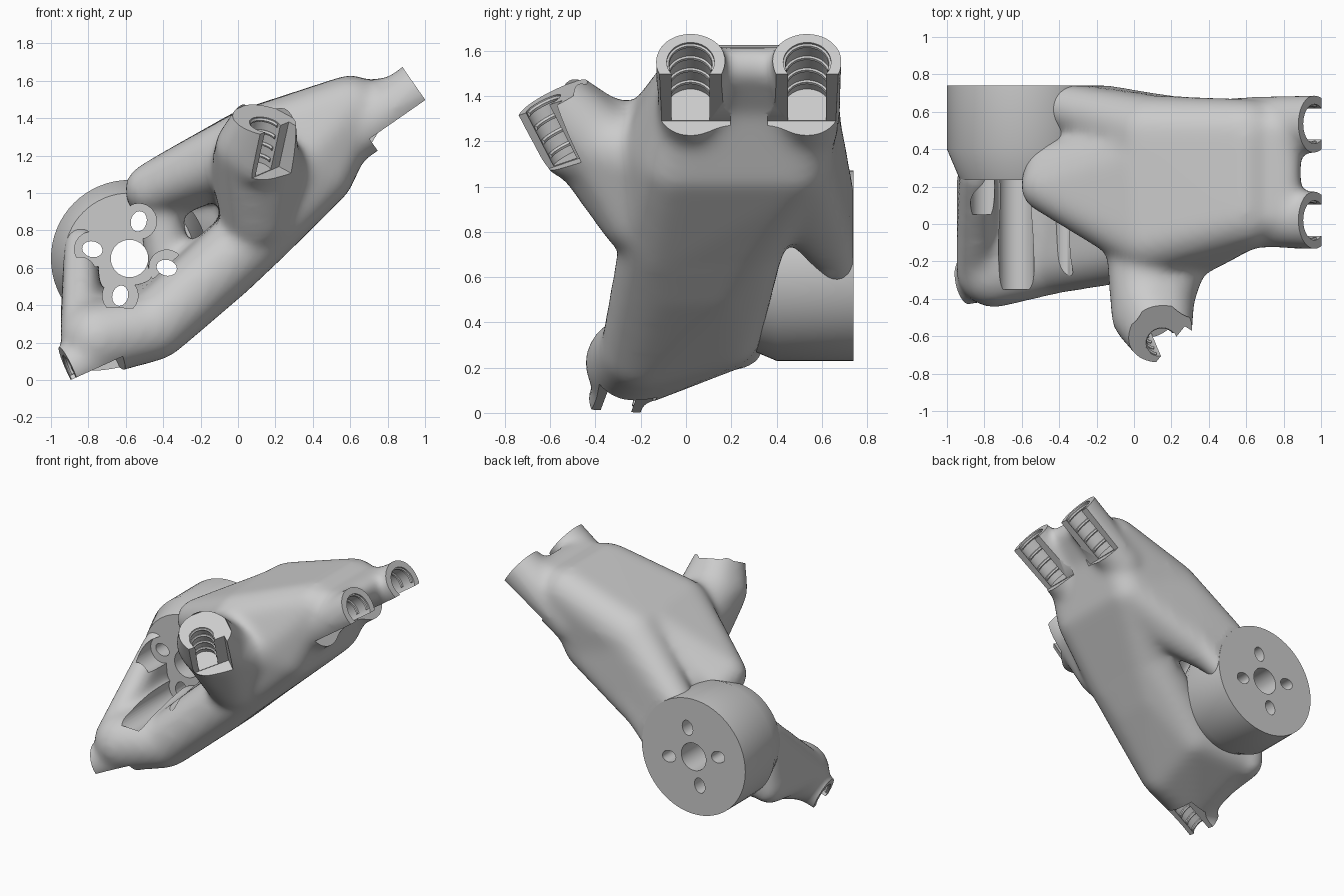
import bpy, bmesh, math
from mathutils import Matrix, Vector

if "Cube" in bpy.data.objects:
    bpy.data.objects.remove(bpy.data.objects["Cube"])

grey = bpy.data.materials.new("plain grey")
grey.use_nodes = True
grey.diffuse_color = (0.6, 0.6, 0.6, 1)
grey.node_tree.nodes["Principled BSDF"].inputs["Base Color"].default_value = (0.6, 0.6, 0.6, 1)


def make(name, bm):
    mesh = bpy.data.meshes.new(name)
    bmesh.ops.recalc_face_normals(bm, faces=bm.faces)
    bm.to_mesh(mesh)
    bm.free()
    mesh.materials.append(grey)
    ob = bpy.data.objects.new(name, mesh)
    bpy.context.collection.objects.link(ob)
    return ob


ball = bmesh.new()
bmesh.ops.create_icosphere(ball, subdivisions=3, radius=1)
BALL = [v.co.copy() for v in ball.verts]
ball.free()


def hull(bm, *spheres):
    """Convex skin around spheres given as (x, y, z, radius)."""
    verts = [bm.verts.new(p * s[3] + Vector(s[:3])) for s in spheres for p in BALL]
    bmesh.ops.convex_hull(bm, input=verts)
    bmesh.ops.delete(bm, geom=[v for v in verts if not v.link_faces], context='VERTS')


def cutter(name, bm):
    ob = make(name, bm)
    ob.hide_render = True
    return ob


def box(lo, hi, frame=Matrix()):
    bm = bmesh.new()
    lo, hi = Vector(lo), Vector(hi)
    m = Matrix.Translation((lo + hi) / 2) @ Matrix.Diagonal((*(hi - lo), 1))
    bmesh.ops.create_cube(bm, size=1, matrix=frame @ m)
    return cutter("box_cutter", bm)


def rod(radius, z0, z1, frame, stretch=1):
    bm = bmesh.new()
    m = Matrix.Translation((0, 0, (z0 + z1) / 2)) @ Matrix.Diagonal((stretch, 1, 1, 1))
    bmesh.ops.create_cone(bm, cap_ends=True, segments=40, radius1=radius,
                          radius2=radius, depth=z1 - z0, matrix=frame @ m)
    return cutter("rod_cutter", bm)


def finish(ob, cutters=(), angle=38):
    """Apply the cuts and shade the result."""
    for c in cutters:
        mod = ob.modifiers.new("cut", 'BOOLEAN')
        mod.operation, mod.solver, mod.object = 'DIFFERENCE', 'EXACT', c
    bpy.ops.object.select_all(action='DESELECT')
    ob.select_set(True)
    bpy.context.view_layer.objects.active = ob
    bpy.ops.object.convert(target='MESH')
    bpy.ops.object.shade_smooth_by_angle(angle=math.radians(angle))


# Sockets: end centre, axis, open side, slot length, outer radius
SOCKETS = [
    ("rear_finger", (0.965, 0.535, 1.55), (0.82, 0, 0.57), (0.57, 0, -0.82), 0.36, 0.16),
    ("front_finger", (0.965, 0.02, 1.55), (0.82, 0, 0.57), (0.57, 0, -0.82), 0.36, 0.16),
    ("thumb", (0.145, -0.63, 1.365), (0.19, -0.45, 0.87), (0.78, -0.48, -0.42), 0.27, 0.13),
    ("lower_finger", (-0.9, -0.31, 0.055), (-0.88, -0.15, -0.4), (0.4, 0, -0.9), 0.27, 0.13),
]


def socket_frame(end, axis, side):
    z = Vector(axis).normalized()
    x = Vector(side)
    x = (x - z * x.dot(z)).normalized()
    rot = Matrix((x, z.cross(x), z)).transposed().to_4x4()
    return Matrix.Translation(end) @ rot


# Organic body, skinned part by part
body = bmesh.new()
palm_low = [(0.105, -0.1, 0.785, 0.19), (0.105, 0.26, 0.8, 0.19)]
palm_top = [(0.09, -0.07, 1.26, 0.2), (0.08, 0.49, 1.26, 0.2)]
knuckles = [(0.6, 0.05, 1.45, 0.18), (0.6, 0.49, 1.45, 0.18)]
palm_under = [(0.45, -0.04, 1.1, 0.17), (0.45, 0.48, 1.1, 0.17)]
hull(body, *palm_low, *palm_top, *knuckles, *palm_under, (0.32, -0.1, 1.15, 0.18))
# web between the fingers
hull(body, *[(0.81, y, 1.53, 0.09) for y in (0.06, 0.49)],
     *[(0.6, y, 1.42, 0.17) for y in (0.05, 0.49)])
# lower sheet, heel and side wall
heel = [(-0.45, -0.2, 0.28, 0.18), (-0.4, 0.17, 0.37, 0.17)]
hull(body, *heel, (-0.08, -0.1, 0.61, 0.19), (-0.08, 0.16, 0.62, 0.19), *palm_low)
hull(body, *heel, (-0.75, -0.25, 0.22, 0.2), (-0.76, 0.2, 0.33, 0.14))
hull(body, (-0.84, -0.28, 0.24, 0.11), (-0.84, 0.24, 0.3, 0.11), (-0.84, 0.27, 0.74, 0.09))
# bridges from palm to wrist disc
hull(body, (-0.47, 0.2, 1.02, 0.14), (-0.45, 0.3, 0.97, 0.14), *palm_top[:1],
     (0.06, 0.35, 1.25, 0.2))
hull(body, (-0.42, 0.24, 0.95, 0.12), (-0.38, 0.24, 0.65, 0.12))
hull(body, (-0.36, 0.23, 0.61, 0.11), (-0.1, 0.15, 0.63, 0.15))
hull(body, (-0.23, 0.65, 0.7, 0.1), (-0.36, 0.62, 0.94, 0.13), (0, 0.53, 0.87, 0.14),
     (0.18, 0.5, 0.93, 0.15), palm_under[1], palm_top[1])
hull(body, (-0.23, 0.67, 0.64, 0.09), (-0.23, 0.65, 0.75, 0.1), (0, 0.6, 0.88, 0.12))
# thumb mound and socket stubs
mound = [(0.06, -0.4, 1.22, 0.19), (0.04, -0.49, 1.24, 0.165), (0.15, -0.38, 1.19, 0.18)]
hull(body, (0.07, -0.13, 1.12, 0.22), (0.1, -0.2, 0.88, 0.19), (0.1, -0.3, 1.03, 0.18),
     (0.24, -0.17, 1.1, 0.16), *mound)
hull(body, *mound, (0.1, -0.52, 1.16, 0.13), (0.175, -0.7, 1.5, 0.13))
for name, end, axis, side, length, r in SOCKETS:
    if name != "thumb":
        f = socket_frame(end, axis, side)
        a, b = f @ Vector((0, 0, 0.12)), f @ Vector((0, 0, -length - 0.14))
        hull(body, (*a, r), (*b, r - 0.015))

palm = make("palm_body", body)
remesh = palm.modifiers.new("blend", 'REMESH')
remesh.mode, remesh.voxel_size = 'VOXEL', 0.022
smooth = palm.modifiers.new("soften", 'SMOOTH')
smooth.factor, smooth.iterations = 0.5, 28

# Cuts for each socket, and the ribs inside
bores, trims = [], []
for name, end, axis, side, length, r in SOCKETS:
    f = socket_frame(end, axis, side)
    bores.append(rod(0.66 * r, -length, 0.4, f))
    trims.append(box((-0.2, -0.2, 0), (0.2, 0.2, 0.35), f))
    trims.append(box((0.4 * r, -1.1 * r, -length - 0.004), (0.36, 1.1 * r, 0.05), f))
    curve = bpy.data.curves.new(name + "_ribs", 'CURVE')
    curve.dimensions = '3D'
    curve.bevel_depth = 0.012
    curve.bevel_resolution = 1
    curve.use_fill_caps = True
    for k in range(4):
        line = curve.splines.new('POLY')
        line.points.add(16)
        for i, p in enumerate(line.points):
            t = math.radians(70 + 220 * i / 16)
            p.co = (*(f @ Vector((0.66 * r * math.cos(t), 0.66 * r * math.sin(t),
                                  -length * (0.06 + 0.26 * k)))), 1)
    curve.materials.append(grey)
    ribs = bpy.data.objects.new(name + "_ribs", curve)
    bpy.context.collection.objects.link(ribs)
    finish(ribs)

# Wrist disc, tapered towards the front
HUB = Vector((-0.58, 0, 0.65))
hub = Matrix.Translation(HUB) @ Matrix.Rotation(math.radians(90), 4, 'X')
disc = bmesh.new()
rings = []
for r, y in ((0.35, 0.235), (0.42, 0.4), (0.42, 0.74)):
    rings.append([disc.verts.new(HUB + Vector((r * math.cos(i * math.tau / 64), y,
                                               r * math.sin(i * math.tau / 64))))
                  for i in range(64)])
disc.faces.new(rings[0])
disc.faces.new(rings[-1])
for lo, hi in zip(rings, rings[1:]):
    for i in range(64):
        j = (i + 1) % 64
        disc.faces.new((lo[i], lo[j], hi[j], hi[i]))
wrist = make("wrist_disc", disc)

# Axle hole, bolt slots and bolt tunnels (the lowest tunnel runs furthest forward)
axle = rod(0.1, -0.9, 0.7, hub)
slots, tunnels = [axle], [axle]
for k in range(4):
    spoke = hub @ Matrix.Rotation(math.radians(-14 + 90 * k), 4, 'Z') \
        @ Matrix.Translation((0.205, 0, 0))
    slots.append(rod(0.042, -0.9, 0.7, spoke, 1.3))
    tunnels.append(rod(0.042, -0.9, 0.7, spoke, 1.3))
    low = (spoke.translation.z < 0.5)
    tunnels.append(rod(0.095, -0.24, 0.35 if low else -0.05, spoke))
back_trim = box((-1.2, 0.738, -0.2), (1.2, 1.2, 2))

finish(palm, bores + trims + tunnels + [back_trim])
finish(wrist, slots, 30)
for c in set(bores + trims + tunnels + slots + [back_trim]):
    bpy.data.objects.remove(c)
